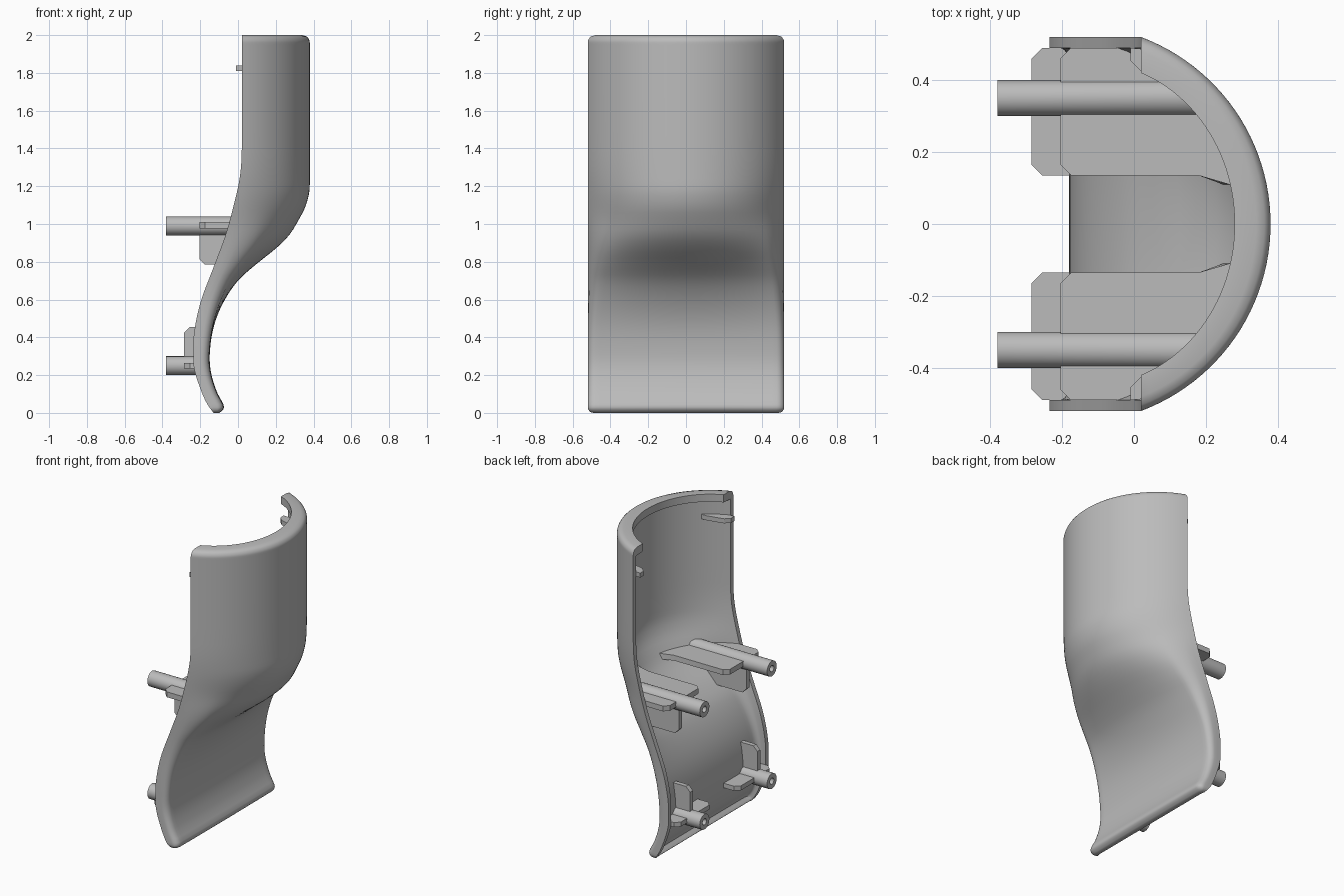
import bpy, bmesh, math

cube = bpy.data.objects.get("Cube")
if cube:
    bpy.data.objects.remove(cube, do_unlink=True)

grey = bpy.data.materials.new("plain grey")
grey.use_nodes = True
grey.diffuse_color = (0.5, 0.5, 0.5, 1)
grey.node_tree.nodes["Principled BSDF"].inputs["Base Color"].default_value = (0.5, 0.5, 0.5, 1)

# Height profiles (z, x): outer face on the centre line, and open rear edge
CENTRE = [(0, -.10), (.015, -.08), (.04, -.075), (.1, -.107), (.2, -.14), (.3, -.15),
          (.45, -.13), (.58, -.08), (.7, 0), (.79, .1), (.87, .2), (.94, .27),
          (1.02, .32), (1.1, .36), (1.2, .38), (2, .38)]
EDGE = [(0, -.13), (.05, -.165), (.13, -.2), (.25, -.235), (.4, -.235), (.58, -.2),
        (.77, -.13), (.93, -.07), (1.07, -.03), (1.25, .01), (1.4, .02), (2, .02)]
HALF, WALL, LIP = 0.52, 0.03, 0.1
COLS = 48
ARC = math.atan2(0.52, 0.196)


def curve(pts, z):
    """Smooth interpolation through profile points."""
    n = len(pts)

    def slope(i):
        if i == n - 1:
            return 0
        a, b = pts[max(i - 1, 0)], pts[i + 1]
        return (b[1] - a[1]) / (b[0] - a[0])
    i = max(k for k in range(n - 1) if pts[k][0] <= z)
    (z0, x0), (z1, x1) = pts[i], pts[i + 1]
    h = z1 - z0
    t = (z - z0) / h
    m0, m1 = slope(i), slope(i + 1)
    if abs(x1 - x0) < 1e-6:
        m0 = m1 = 0
    return ((1 + 2 * t) * (1 - t) ** 2 * x0 + t * (1 - t) ** 2 * h * m0
            + t * t * (3 - 2 * t) * x1 + t * t * (t - 1) * h * m1)


def unit_section(s, w):
    """Blend a rounded flat panel (w=0) into a circular arc (w=1)."""
    a, sign = abs(s), math.copysign(1, s)
    ya = math.sin(a * ARC) / math.sin(ARC)
    fa = (math.cos(a * ARC) - math.cos(ARC)) / (1 - math.cos(ARC))
    r = 0.08
    if a < 0.7:
        yb, fb = a / 0.7 * (1 - r), 1 - 0.04 * (a / 0.7) ** 2
    elif a < 0.92:
        q = (a - 0.7) / 0.22 * math.pi / 2
        yb, fb = 1 - r + r * math.sin(q), 0.5 + 0.46 * math.cos(q)
    else:
        yb, fb = 1, 0.5 * (1 - a) / 0.08
    return sign * (yb + (ya - yb) * w), fb + (fa - fb) * w


def rounding(d, r):
    return r - math.sqrt(r * r - (r - d) ** 2) if d < r else 0


def section(z, inner, lip=False):
    w = min(max((z - 0.35) / 0.75, 0), 1)
    w = w * w * (3 - 2 * w)
    edge, centre = curve(EDGE, z), curve(CENTRE, z)
    depth, half = centre - edge, HALF
    if inner:
        e = 0.02
        lo, hi = max(z - e, 0), min(z + e, 2)
        grad = (curve(CENTRE, hi) - curve(CENTRE, lo)) / (hi - lo)
        t = LIP if lip else WALL * min(math.hypot(1, grad), 1.9)
        depth = max(depth - t, 0.005)
        half -= LIP if lip else WALL
    else:
        top = rounding(2 - z, 0.04)
        depth -= top
        half -= top + rounding(z, 0.03)
    pts = [unit_section(2 * i / COLS - 1, w) for i in range(COLS + 1)]
    return [(edge + depth * f, y * half, z) for y, f in pts]


def wall_x(y, z):
    """Inner wall position, with a slight embed."""
    pts = section(z, True)
    y = min(max(y, -0.489), 0.489)
    for a, b in zip(pts, pts[1:]):
        if a[1] <= y <= b[1] and b[1] > a[1]:
            return a[0] + (b[0] - a[0]) * (y - a[1]) / (b[1] - a[1]) + 0.012
    return pts[0][0]


def finish(name, bm, angle=35):
    bmesh.ops.recalc_face_normals(bm, faces=bm.faces)
    me = bpy.data.meshes.new(name)
    bm.to_mesh(me)
    bm.free()
    me.materials.append(grey)
    ob = bpy.data.objects.new(name, me)
    bpy.context.collection.objects.link(ob)
    bpy.ops.object.select_all(action="DESELECT")
    ob.select_set(True)
    bpy.context.view_layer.objects.active = ob
    bpy.ops.object.shade_smooth_by_angle(angle=math.radians(angle))


def loft(bm, a, b):
    n = len(a)
    for i in range(n):
        j = (i + 1) % n
        bm.faces.new((a[i], a[j], b[j], b[i]))


# Curved shell with a thick lip along the top
def build_shell():
    bm = bmesh.new()
    levels = [0, .004, .01, .02, .03, .045] + [.07 + .03 * i for i in range(45)]
    levels += [1.5, 1.7, 1.9, 1.945, 1.95, 1.96, 1.967, 1.975, 1.985, 1.993, 2]
    rings = []
    for z in levels:
        loop = section(z, False) + section(z, True, z > 1.947)[::-1]
        rings.append([bm.verts.new(p) for p in loop])
    for a, b in zip(rings, rings[1:]):
        loft(bm, a, b)
    for ring in (rings[0], rings[-1]):
        for i in range(COLS):
            bm.faces.new((ring[i], ring[i + 1], ring[-2 - i], ring[-1 - i]))
    finish("curved_shell", bm, 40)


def slab(name, outline, low, high, flat):
    """Extrude an outline; x of None lands on the wall. flat: outline is (x, y), else (x, z)."""
    bm = bmesh.new()
    layers = []
    for level in (low, high):
        ring = []
        for x, v in outline:
            y, z = (v, level) if flat else (level, v)
            ring.append(bm.verts.new((wall_x(y, z) if x is None else x, y, z)))
        layers.append(ring)
    loft(bm, *layers)
    for ring in layers:
        bm.faces.new(ring)
    finish(name, bm, 20)


# Round post with a blind screw hole in its free end
def post(name, y0, z0):
    bm = bmesh.new()
    rings = []
    for x, r in ((None, .05), (-.38, .05), (-.38, .02), (-.28, .02)):
        ring = []
        for i in range(24):
            a = i * math.tau / 24
            y, z = y0 + r * math.cos(a), z0 + r * math.sin(a)
            ring.append(bm.verts.new((wall_x(y, z) if x is None else x, y, z)))
        rings.append(ring)
    for a, b in zip(rings, rings[1:]):
        loft(bm, a, b)
    bm.faces.new(rings[-1])
    finish(name, bm)


def plate_outline(x, side, inner_tail):
    c = 0.03
    pts = [(x + c, .49), (x, .49 - c), (x, .135 + c), (x + c, .135)] + inner_tail
    pts += [(None, .16 + .033 * i) for i in range(11)]
    return [(px, side * y) for px, y in pts]


build_shell()
for side, label in ((1, "rear"), (-1, "front")):
    y = 0.35 * side
    post(label + "_upper_post", y, 0.99)
    post(label + "_lower_post", y, 0.25)
    # Horizontal ribs crossing each post
    slab(label + "_upper_shelf", plate_outline(-.205, side, [(.18, .135), (None, .105)]),
         .975, 1.01, True)
    slab(label + "_lower_shelf", plate_outline(-.285, side, [(None, .135)]), .235, .265, True)
    # Upright fins below the upper post and above the lower post
    slab(label + "_upper_fin", [(-.205, .99), (-.205, .815), (-.175, .785)]
         + [(None, .785 + .041 * i) for i in range(6)], y - .015, y + .015, False)
    slab(label + "_lower_fin", [(-.285, .25), (-.285, .425), (-.255, .455)]
         + [(None, .455 - .041 * i) for i in range(6)], y - .015, y + .015, False)
    # Small locating tab near the top
    tab = [(-.01, .49), (-.01, .455), (.02, .425), (.13, .40)]
    tab += [(None, v) for v in (.40, .43, .46, .485)]
    slab(label + "_top_tab", [(x, side * v) for x, v in tab], 1.81, 1.84, True)
